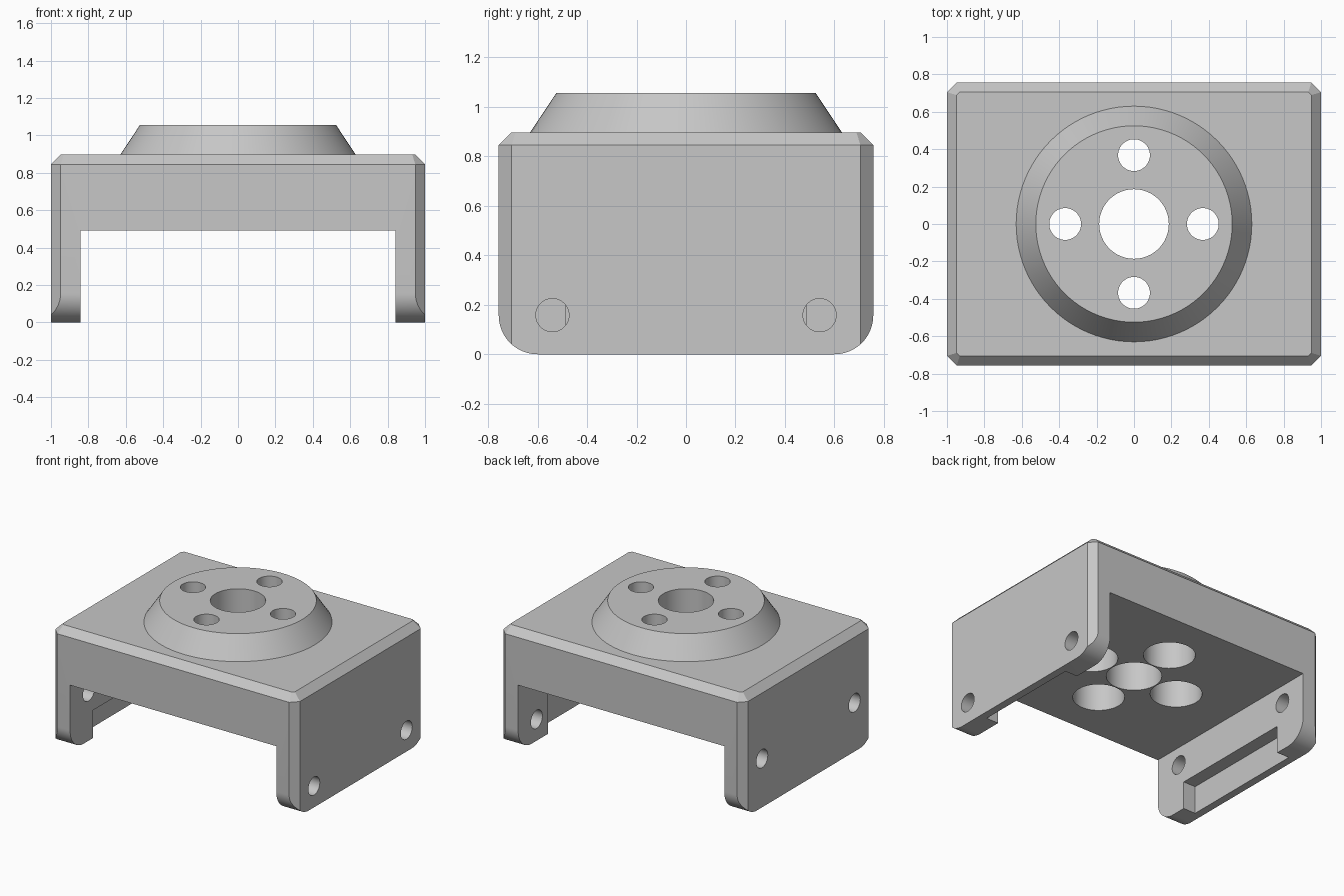
import bpy, bmesh
from math import pi, sin, cos
from mathutils import Matrix, Vector

cube = bpy.data.objects.get("Cube")
if cube:
    bpy.data.objects.remove(cube, do_unlink=True)

grey = bpy.data.materials.new("satin_grey")
grey.use_nodes = True
colour = (0.57, 0.57, 0.57, 1)
grey.diffuse_color = colour
grey.node_tree.nodes["Principled BSDF"].inputs["Base Color"].default_value = colour

HALF_Y, LEG_IN, CEILING, TOP = 0.757, 0.843, 0.493, 0.897
CHAMFER, FILLET = 0.052, 0.157


def new_object(name, bm):
    bmesh.ops.recalc_face_normals(bm, faces=bm.faces)
    mesh = bpy.data.meshes.new(name)
    bm.to_mesh(mesh)
    bm.free()
    mesh.materials.append(grey)
    obj = bpy.data.objects.new(name, mesh)
    bpy.context.collection.objects.link(obj)
    return obj


def loft(name, rings):
    """Solid skinned through matching closed rings of points."""
    bm = bmesh.new()
    loops = [[bm.verts.new(p) for p in ring] for ring in rings]
    n = len(loops[0])
    for low, high in zip(loops, loops[1:]):
        for i in range(n):
            j = (i + 1) % n
            bm.faces.new((low[i], low[j], high[j], high[i]))
    bm.faces.new(loops[0][::-1])
    bm.faces.new(loops[-1])
    return new_object(name, bm)


def box(name, lo, hi):
    lo, hi = Vector(lo), Vector(hi)
    bm = bmesh.new()
    bmesh.ops.create_cube(bm, size=1, matrix=Matrix.Translation((lo + hi) / 2)
                          @ Matrix.Diagonal((*(hi - lo), 1)))
    return new_object(name, bm)


def turned(name, profile, centre=(0, 0), sides=64):
    """Solid of revolution about a vertical axis from (radius, z) pairs."""
    angles = [2 * pi * i / sides for i in range(sides)]
    return loft(name, [[(centre[0] + r * cos(a), centre[1] + r * sin(a), z)
                        for a in angles] for r, z in profile])


def octagon(hx, hy, cut, z):
    quarter = [(hx, hy - cut), (hx - cut, hy)]
    right = quarter + [(-x, y) for x, y in quarter[::-1]]
    return [(x, y, z) for x, y in right + [(-x, -y) for x, y in right]]


def combine(target, tool, operation):
    mod = target.modifiers.new(operation, 'BOOLEAN')
    mod.operation = operation
    mod.solver = 'EXACT'
    mod.object = tool
    bpy.context.view_layer.objects.active = target
    bpy.ops.object.modifier_apply(modifier=mod.name)
    bpy.data.objects.remove(tool, do_unlink=True)


# Chamfered block
bracket = loft("mounting_bracket", [
    octagon(1, HALF_Y, CHAMFER, 0),
    octagon(1, HALF_Y, CHAMFER, TOP - CHAMFER),
    octagon(1 - CHAMFER, HALF_Y - CHAMFER, 0.016, TOP)])

# Rounded lower corners
arc = [pi / 2 * i / 16 for i in range(17)]
corner = [(HALF_Y - FILLET + FILLET * sin(a), FILLET - FILLET * cos(a)) for a in arc]
outline = corner + [(HALF_Y + 0.1, FILLET), (HALF_Y + 0.1, 1.2)]
outline += [(-y, z) for y, z in outline[::-1]]
combine(bracket, loft("side_outline", [[(x, y, z) for y, z in outline]
                                       for x in (-1.2, 1.2)]), 'INTERSECT')

# Channel between the legs
combine(bracket, box("channel", (-LEG_IN, -1, -0.2), (LEG_IN, 1, CEILING)), 'DIFFERENCE')

# Raised conical boss
combine(bracket, turned("boss", [(0.63, 0.75), (0.63, TOP), (0.525, 1.055)], sides=96), 'UNION')

# Centre bore and four counterbored bolt holes
combine(bracket, turned("centre_bore", [(0.186, 0.3), (0.186, 1.2)]), 'DIFFERENCE')
for k in range(4):
    spot = (0.368 * cos(k * pi / 2), 0.368 * sin(k * pi / 2))
    combine(bracket, turned("bolt_hole", [(0.174, 0.3), (0.174, 0.82), (0.085, 0.82),
                                          (0.085, 1.2)], spot, 48), 'DIFFERENCE')

# Inner leg recesses and pin holes: side, hole height, recess half width, recess top
for side, hole_z, half, top in ((1, 0.158, 0.41, 0.4), (-1, 0.36, 0.487, 0.205)):
    a, b = sorted((side * 0.7, side * (LEG_IN + 0.1)))
    combine(bracket, box("leg_recess", (a, -half, -0.2), (b, half, top)), 'DIFFERENCE')
    for y in (-0.54, 0.54):
        ring = [(y + 0.067 * cos(t * pi / 20), hole_z + 0.067 * sin(t * pi / 20))
                for t in range(40)]
        pin = loft("pin_hole", [[(side * x, u, v) for u, v in ring] for x in (0.7, 1.2)])
        combine(bracket, pin, 'DIFFERENCE')

# Smooth round surfaces, keep edges crisp
bpy.ops.object.select_all(action='DESELECT')
bracket.select_set(True)
bpy.context.view_layer.objects.active = bracket
bpy.ops.object.shade_smooth_by_angle(angle=pi / 9)
